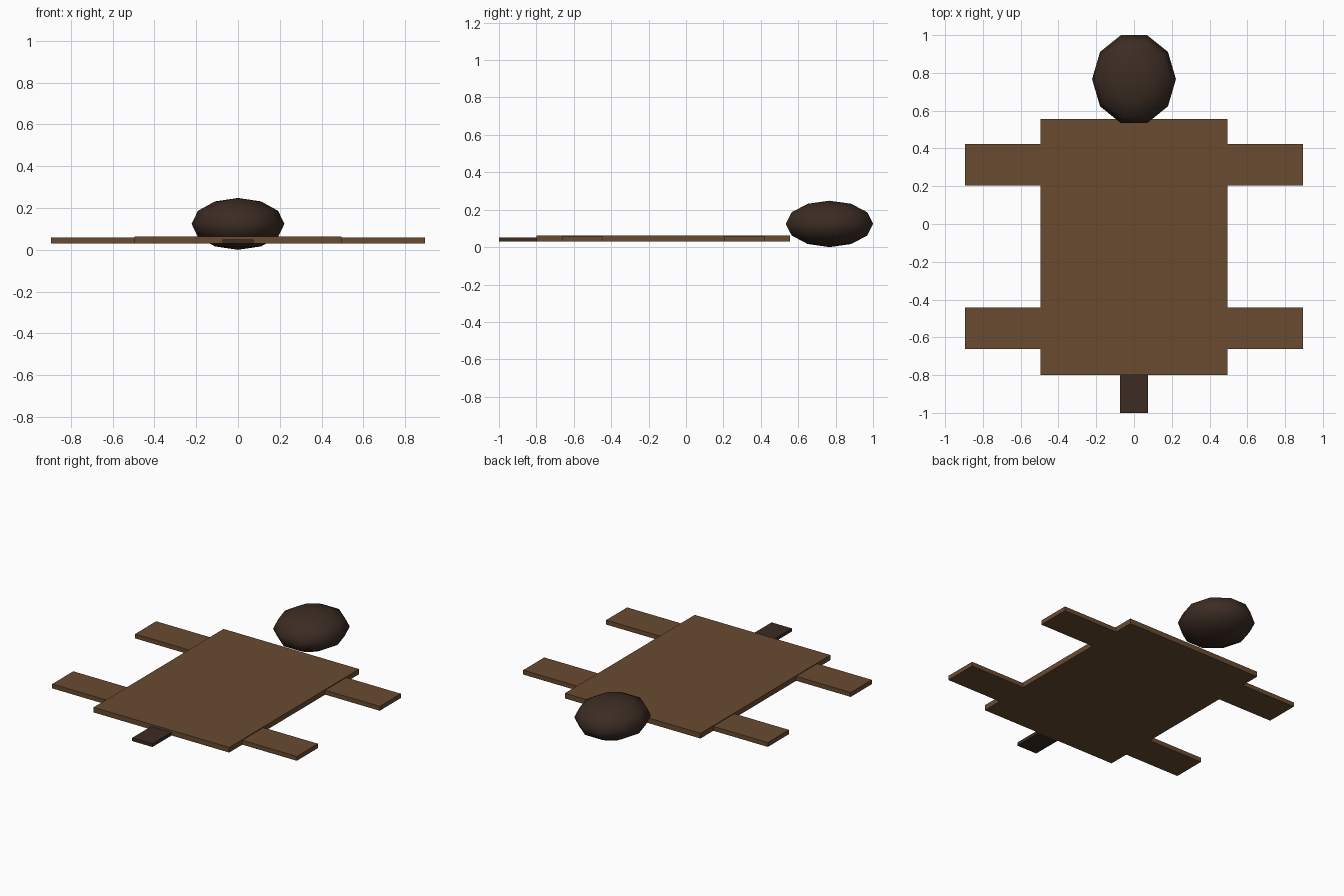
import bpy, bmesh, math
from mathutils import Matrix

if "Cube" in bpy.data.objects:
    bpy.data.objects.remove(bpy.data.objects["Cube"])


def material(name, rgb):
    m = bpy.data.materials.new(name)
    m.diffuse_color = (*rgb, 1)
    m.use_nodes = True
    m.node_tree.nodes["Principled BSDF"].inputs["Base Color"].default_value = m.diffuse_color
    return m


fur = material("brown_fur", (0.14, 0.07, 0.03))
dark = material("dark_fur", (0.045, 0.025, 0.017))


def finish(name, bm, mat):
    me = bpy.data.meshes.new(name)
    bm.to_mesh(me)
    bm.free()
    me.materials.append(mat)
    ob = bpy.data.objects.new(name, me)
    bpy.context.collection.objects.link(ob)
    return ob


def box(name, lo, hi, mat):
    bm = bmesh.new()
    size = [b - a for a, b in zip(lo, hi)]
    mid = [(a + b) / 2 for a, b in zip(lo, hi)]
    bmesh.ops.create_cube(bm, size=1, matrix=Matrix.Translation(mid) @ Matrix.Diagonal((*size, 1)))
    return finish(name, bm, mat)


# Flat pelt
box("body", (-0.496, -0.80, 0.029), (0.496, 0.557, 0.063), fur)

# Four splayed legs, flush with the underside of the pelt
for side, s in (("left", -1), ("right", 1)):
    for end, y in (("front", 0.313), ("rear", -0.553)):
        x0, x1 = sorted((s * 0.496, s * 0.895))
        box(f"{end}_{side}_leg", (x0, y - 0.11, 0.029), (x1, y + 0.11, 0.058), fur)

# Tail
box("tail", (-0.074, -1.0, 0.029), (0.074, -0.80, 0.05), dark)

# Head: squashed ten-sided sphere with corners on the x axis
bm = bmesh.new()
bmesh.ops.create_uvsphere(bm, u_segments=10, v_segments=6, radius=1)
bmesh.ops.transform(bm, verts=bm.verts, matrix=Matrix.Translation((0, 0.767, 0.124))
                    @ Matrix.Diagonal((0.222, 0.2455, 0.124, 1))
                    @ Matrix.Rotation(math.radians(90), 4, 'Z'))
for f in bm.faces:
    f.smooth = True
finish("head", bm, dark)
